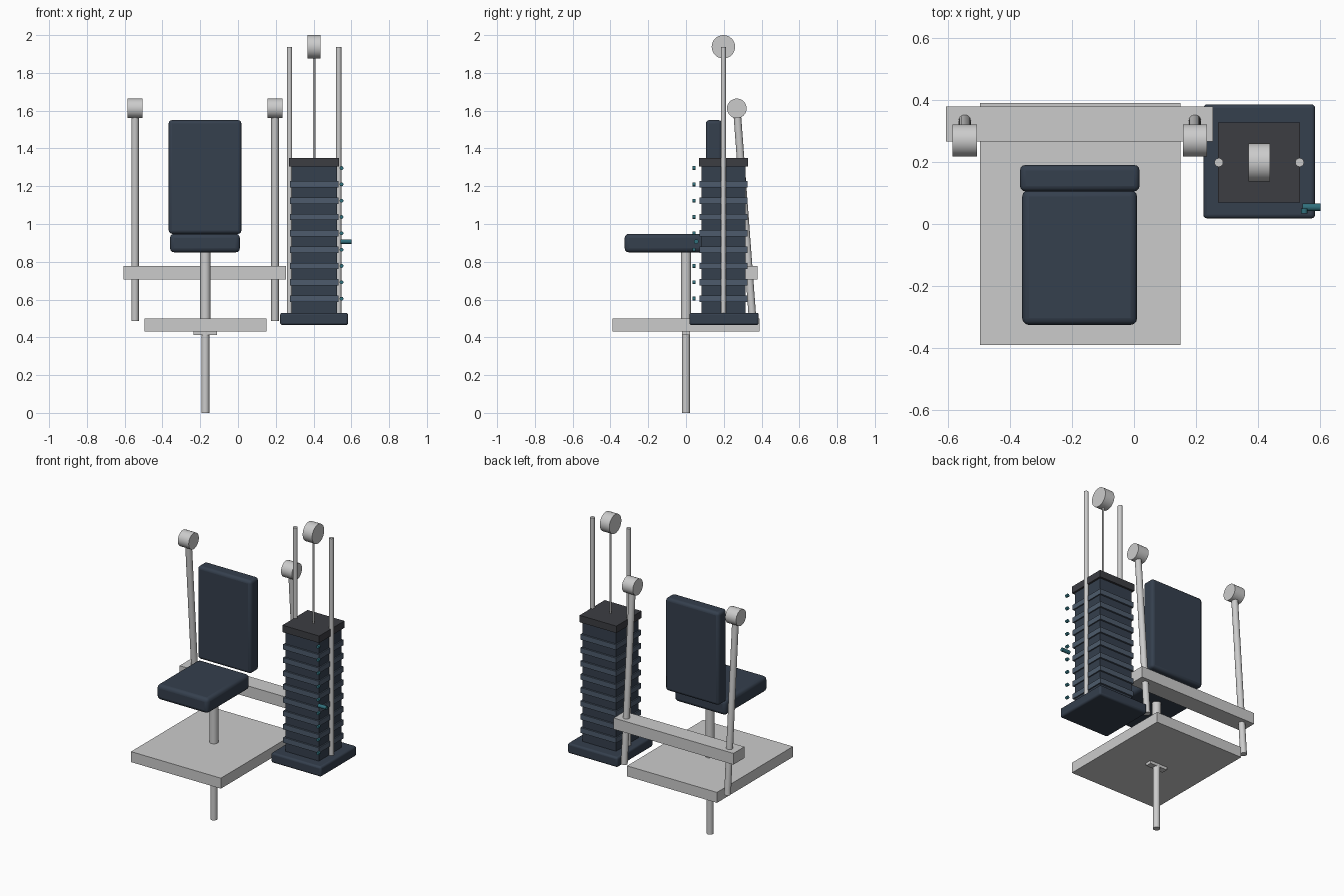
import bpy, math
from mathutils import Vector

if "Cube" in bpy.data.objects:
    bpy.data.objects.remove(bpy.data.objects["Cube"])


def material(name, rgb):
    m = bpy.data.materials.new(name)
    m.diffuse_color = (*rgb, 1)
    m.use_nodes = True
    m.node_tree.nodes["Principled BSDF"].inputs["Base Color"].default_value = m.diffuse_color
    return m


NAVY = material("navy_vinyl", (0.035, 0.05, 0.075))
BAND = material("weight_blue", (0.075, 0.105, 0.15))
DARK = material("dark_steel", (0.045, 0.047, 0.055))
TEAL = material("teal_pin", (0.03, 0.16, 0.2))


def box(name, x, y, z, mat=None, bevel=0):
    """Box from (min, max) ranges, optionally rounded."""
    bpy.ops.mesh.primitive_cube_add(size=1, location=[(a + b) / 2 for a, b in (x, y, z)])
    o = bpy.context.object
    o.name = name
    o.scale = [b - a for a, b in (x, y, z)]
    bpy.ops.object.transform_apply(location=False, rotation=False, scale=True)
    if bevel:
        mod = o.modifiers.new("rounded", 'BEVEL')
        mod.width, mod.segments = bevel, 3
        bpy.ops.object.shade_smooth_by_angle(angle=math.radians(35))
    if mat:
        o.data.materials.append(mat)
    return o


def rod(name, p, q, r, mat=None, sides=32):
    """Cylinder running from p to q."""
    p, q = Vector(p), Vector(q)
    bpy.ops.mesh.primitive_cylinder_add(vertices=sides, radius=r, depth=(q - p).length,
                                        location=(p + q) / 2)
    o = bpy.context.object
    o.name = name
    o.rotation_euler = (q - p).to_track_quat('Z', 'Y').to_euler()
    bpy.ops.object.shade_smooth_by_angle(angle=math.radians(35))
    if mat:
        o.data.materials.append(mat)
    return o


# Platform and its posts
CX = -0.173
box("platform", (-0.495, 0.15), (-0.39, 0.39), (0.432, 0.5))
box("post_bracket", (CX - 0.063, CX + 0.063), (-0.02, 0.02), (0.413, 0.433))
rod("lower_post", (CX, 0, 0), (CX, 0, 0.44), 0.021)
rod("seat_post", (CX, 0, 0.49), (CX, 0, 0.87), 0.027)

# Padded seat and backrest
box("seat", (-0.36, 0.01), (-0.325, 0.11), (0.85, 0.948), NAVY, 0.022)
box("backrest", (-0.367, 0.018), (0.105, 0.19), (0.948, 1.55), NAVY, 0.018)

# Rear crossbar with leaning arms and rollers
box("crossbar", (-0.605, 0.255), (0.265, 0.378), (0.705, 0.778))
for side, x in (("left", -0.545), ("right", 0.196)):
    rod(side + "_arm", (x, 0.353, 0.487), (x, 0.269, 1.61), 0.02)
    rod(side + "_roller", (x - 0.039, 0.269, 1.612), (x + 0.039, 0.269, 1.612), 0.052)

# Weight stack: base, core, plates and cap
SX, SY = 0.403, 0.198
box("stack_base", (0.223, 0.583), (0.018, 0.385), (0.465, 0.53), NAVY, 0.012)
box("stack_core", (SX - 0.12, SX + 0.12), (SY - 0.116, SY + 0.116), (0.52, 1.31), NAVY)
for i in range(8):
    z = 0.605 + i * 0.0864
    box(f"weight_plate_{i + 1}", (SX - 0.128, SX + 0.128), (SY - 0.127, SY + 0.127),
        (z - 0.017, z + 0.017), BAND)
box("stack_cap", (SX - 0.132, SX + 0.132), (SY - 0.129, SY + 0.129), (1.305, 1.35), DARK)

# Guide rods, cable and top pulley
for side, s in (("left", -1), ("right", 1)):
    rod(side + "_guide_rod", (SX + s * 0.13, SY, 0.52), (SX + s * 0.13, SY, 1.938), 0.014)
rod("cable", (SX, SY, 1.34), (SX, SY, 1.9), 0.006, sides=16)
rod("pulley", (SX - 0.034, SY, 1.938), (SX + 0.034, SY, 1.938), 0.062)

# Row of markers and the selector pin
for i in range(9):
    z = 0.605 + i * 0.0864
    rod(f"marker_{i + 1}", (0.548, 0.034, z), (0.548, 0.05, z), 0.01, TEAL, 16)
rod("selector_pin", (0.542, 0.054, 0.907), (0.6, 0.054, 0.907), 0.012, TEAL, 20)
